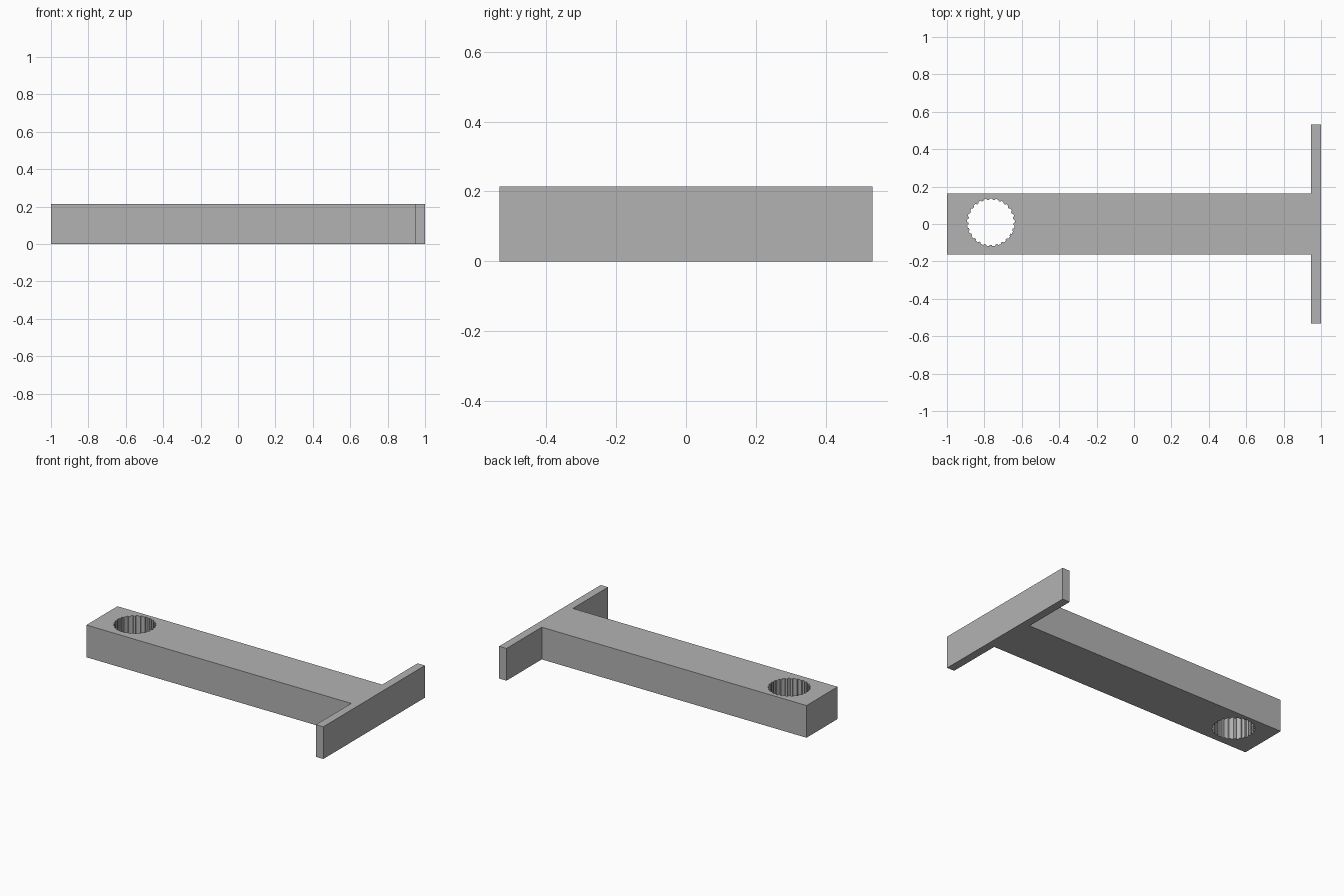
import bpy
import bmesh
from math import cos, sin, pi

if "Cube" in bpy.data.objects:
    bpy.data.objects.remove(bpy.data.objects["Cube"], do_unlink=True)

HEIGHT = 0.214
BAR_HALF = 0.163
PLATE_HALF = 0.533
PLATE_X = 0.946
HOLE_X, HOLE_Y = -0.765, 0.009
HOLE_R, TOOTH_DEPTH, TEETH = 0.128, 0.007, 25

grey = bpy.data.materials.new("plain grey")
grey.use_nodes = True
colour = (0.45, 0.45, 0.45, 1)
grey.diffuse_color = colour
grey.node_tree.nodes["Principled BSDF"].inputs["Base Color"].default_value = colour


def prism(name, outline, bottom, top):
    """Extrude a flat outline upward into a solid."""
    bm = bmesh.new()
    face = bm.faces.new([bm.verts.new((x, y, bottom)) for x, y in outline])
    result = bmesh.ops.extrude_face_region(bm, geom=[face])
    moved = [v for v in result["geom"] if isinstance(v, bmesh.types.BMVert)]
    bmesh.ops.translate(bm, verts=moved, vec=(0, 0, top - bottom))
    bmesh.ops.recalc_face_normals(bm, faces=bm.faces)
    mesh = bpy.data.meshes.new(name)
    bm.to_mesh(mesh)
    bm.free()
    mesh.materials.append(grey)
    obj = bpy.data.objects.new(name, mesh)
    bpy.context.collection.objects.link(obj)
    return obj


# Arm and cross plate as one T-shaped solid
half = [(-1, BAR_HALF), (PLATE_X, BAR_HALF), (PLATE_X, PLATE_HALF), (1, PLATE_HALF)]
arm = prism("t_shaped_arm", half + [(x, -y) for x, y in reversed(half)], 0, HEIGHT)

# Toothed cutter for the splined hole: four points per tooth
ring = []
for i in range(TEETH):
    for step, r in ((0, HOLE_R), (0.45, HOLE_R),
                    (0.55, HOLE_R - TOOTH_DEPTH), (0.9, HOLE_R - TOOTH_DEPTH)):
        a = 2 * pi * (i + step) / TEETH
        ring.append((HOLE_X + r * cos(a), HOLE_Y + r * sin(a)))
cutter = prism("hole_cutter", ring, -0.1, HEIGHT + 0.1)
cutter.hide_render = True

# Cut the hole and discard the cutter
cut = arm.modifiers.new("splined hole", "BOOLEAN")
cut.operation = "DIFFERENCE"
cut.solver = "EXACT"
cut.object = cutter
bpy.context.view_layer.objects.active = arm
bpy.ops.object.modifier_apply(modifier=cut.name)
bpy.data.objects.remove(cutter, do_unlink=True)
